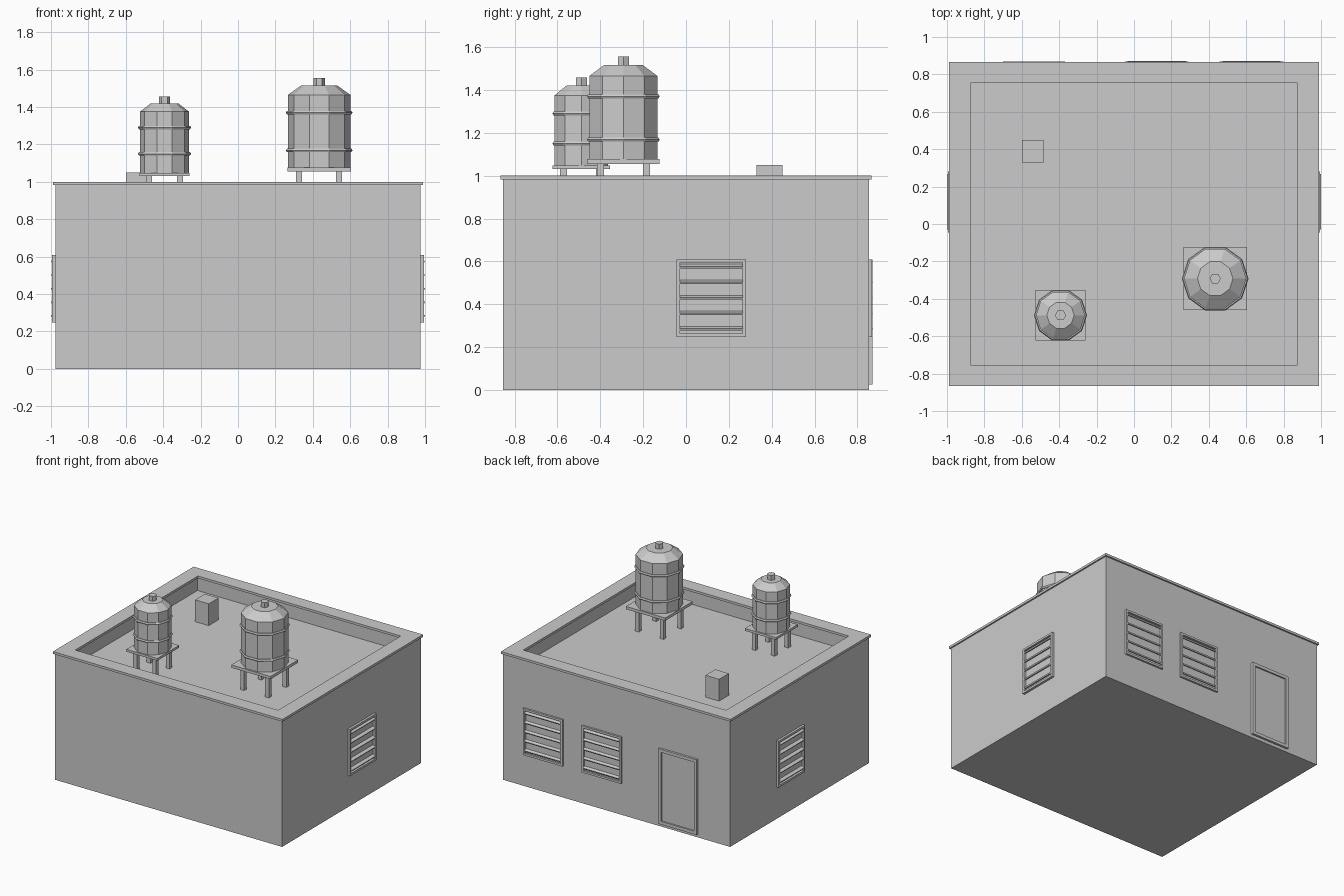
import bpy, bmesh
from math import cos, sin, pi, radians
from mathutils import Matrix, Vector

if "Cube" in bpy.data.objects:
    bpy.data.objects.remove(bpy.data.objects["Cube"])


def finish(name, bm):
    bmesh.ops.recalc_face_normals(bm, faces=bm.faces)
    me = bpy.data.meshes.new(name)
    bm.to_mesh(me)
    bm.free()
    ob = bpy.data.objects.new(name, me)
    bpy.context.collection.objects.link(ob)
    return ob


def add_box(bm, lo, hi, tilt=0.0):
    lo, hi = Vector(lo), Vector(hi)
    m = (Matrix.Translation((lo + hi) / 2) @ Matrix.Rotation(tilt, 4, 'X')
         @ Matrix.Diagonal((*(hi - lo), 1)))
    bmesh.ops.create_cube(bm, size=1, matrix=m)


def skin(bm, rings, cap=True, closed=False):
    """Join equal-length rings of points into a surface."""
    vs = [[bm.verts.new(p) for p in r] for r in rings]
    pairs = list(zip(vs, vs[1:])) + ([(vs[-1], vs[0])] if closed else [])
    for a, b in pairs:
        for i in range(len(a)):
            j = (i + 1) % len(a)
            bm.faces.new((a[i], a[j], b[j], b[i]))
    if cap:
        bm.faces.new(vs[0])
        bm.faces.new(vs[-1])


def rect(x, y, z):
    return [(-x, -y, z), (x, -y, z), (x, y, z), (-x, y, z)]


def circle(c, r, z, n):
    return [(c[0] + r * cos(2 * pi * i / n), c[1] + r * sin(2 * pi * i / n), z)
            for i in range(n)]


# Building shell with a sunken roof behind the parapet
bm = bmesh.new()
skin(bm, [rect(.977, .853, 0), rect(.977, .853, .985), rect(.885, .765, .985),
          rect(.885, .765, .88)])
finish("building_walls", bm)

# Overhanging parapet coping
bm = bmesh.new()
skin(bm, [rect(.988, .865, .982), rect(.988, .865, 1), rect(.874, .755, 1),
          rect(.874, .755, .982)], cap=False, closed=True)
finish("parapet_coping", bm)

# Roof hatch box
bm = bmesh.new()
add_box(bm, (-.60, .33, .88), (-.483, .45, 1.05))
finish("roof_box", bm)


def frame(bm, w, z0, z1, t, depth):
    """Rectangular frame on the local y = 0 plane, projecting to +y."""
    h = w / 2
    add_box(bm, (-h, -.01, z0), (-h + t, depth, z1))
    add_box(bm, (h - t, -.01, z0), (h, depth, z1))
    add_box(bm, (-h + t, -.01, z1 - t), (h - t, depth, z1))
    add_box(bm, (-h + t, -.01, z0), (h - t, depth, z0 + t))


def vent(name, pos, angle, w):
    bm = bmesh.new()
    frame(bm, w, .247, .61, .016, .014)
    for i in range(5):
        z = .287 + i * .0725
        add_box(bm, (-w / 2 + .014, -.012, z - .004),
                (w / 2 - .014, .018, z + .006), radians(-25))
    ob = finish(name, bm)
    ob.location = pos
    ob.rotation_euler.z = angle


# Louvred vents on the sides and back
vent("right_vent", (.981, .118, 0), -pi / 2, .325)
vent("left_vent", (-.981, .118, 0), pi / 2, .325)
vent("back_vent_a", (.628, .854, 0), 0, .34)
vent("back_vent_b", (.122, .854, 0), 0, .34)

# Back door: frame and slightly recessed leaf
bm = bmesh.new()
frame(bm, .33, .025, .61, .024, .016)
add_box(bm, (-.141, -.01, .049), (.141, .005, .586))
finish("back_door", bm).location = (-.535, .854, 0)


def tank(name, c, plat, z0, z1, leg, r, shoulder, top, r_top, lid, bands):
    # Stand: platform on four legs
    bm = bmesh.new()
    h, x, y = plat / 2, *c
    add_box(bm, (x - h, y - h, z0), (x + h, y + h, z1))
    for sx in (-1, 1):
        for sy in (-1, 1):
            lx, ly = x + sx * leg, y + sy * leg
            add_box(bm, (lx - .016, ly - .016, .88), (lx + .016, ly + .016, z0))
    finish(name + "_stand", bm)
    # Faceted body with conical shoulder
    bm = bmesh.new()
    skin(bm, [circle(c, r, z1, 10), circle(c, r, shoulder, 10),
              circle(c, r_top, top, 10)])
    finish(name + "_body", bm)
    # Hexagonal lid
    bm = bmesh.new()
    skin(bm, [circle(c, .03, top, 6), circle(c, .03, lid, 6)])
    finish(name + "_lid", bm)
    # Hoops
    bm = bmesh.new()
    for z in bands:
        skin(bm, [circle(c, r + .011 * cos(k * pi / 3), z + .011 * sin(k * pi / 3), 10)
                  for k in range(6)], cap=False, closed=True)
    finish(name + "_hoops", bm)


# Roof water tanks
tank("large_tank", (.434, -.292), .338, 1.055, 1.077, .107,
     .167, 1.465, 1.516, .095, 1.555, (1.168, 1.37))
tank("small_tank", (-.393, -.488), .268, 1.03, 1.048, .083,
     .131, 1.375, 1.42, .073, 1.457, (1.15, 1.29))
